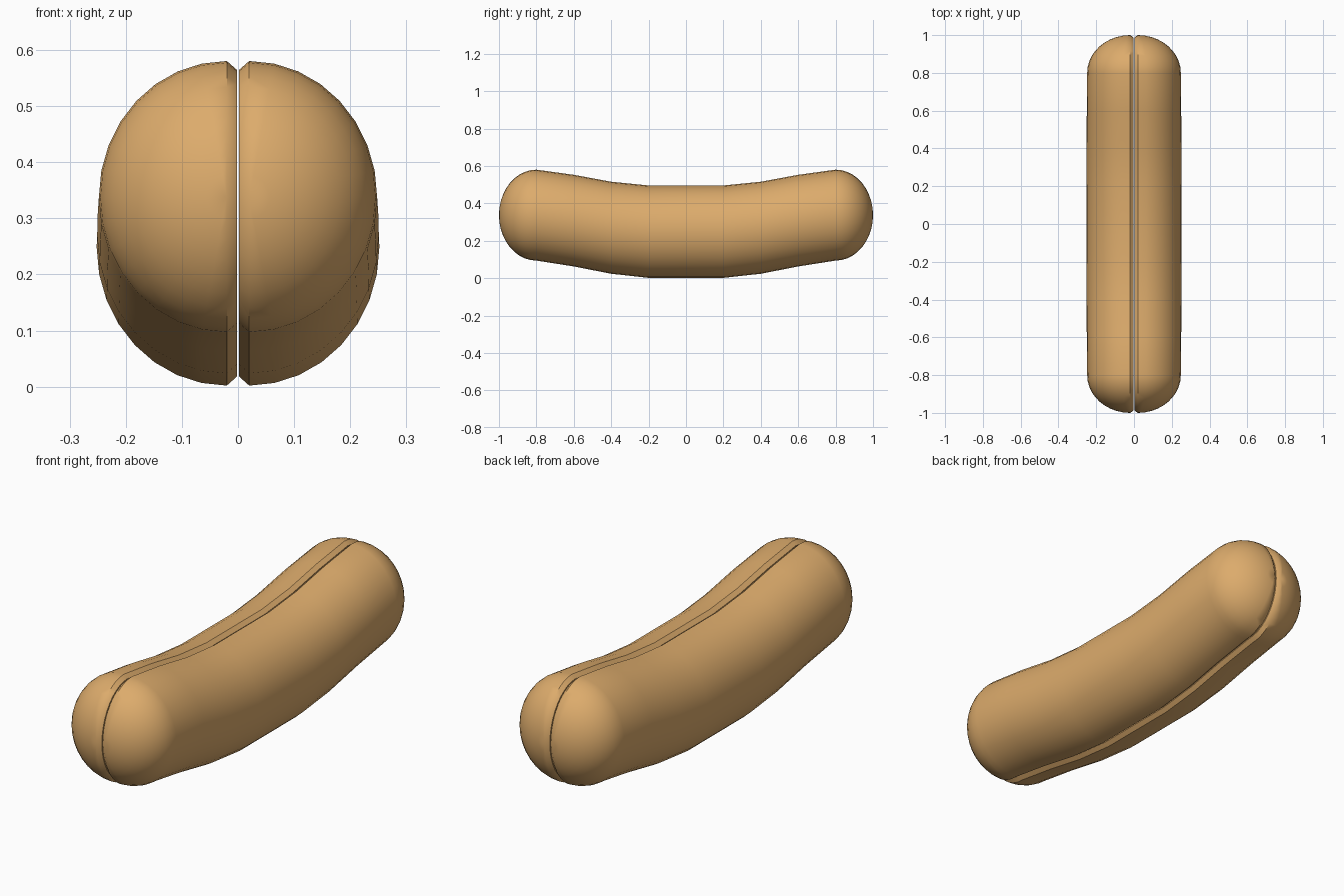
import bpy, bmesh, math

if "Cube" in bpy.data.objects:
    bpy.data.objects.remove(bpy.data.objects["Cube"])

SEG = 16      # steps around each half section
CAP = 10      # steps along each rounded end
GAP = 0.002   # half of the slit width
LIP = 0.02    # x where the rounded lip of the slit begins

# Curved spine: y, centre height, half height, half width
spine = [(0.2, 0.249, 0.247, 0.252), (0.4, 0.270, 0.246, 0.251),
         (0.6, 0.308, 0.245, 0.250), (0.8, 0.3375, 0.243, 0.248)]


def stations():
    """Rows along the bun: y base, y cap extent, centre z, half height, half width, scale."""
    half = [(y, 0.0, c, h, w, 1.0) for y, c, h, w in spine]
    y, c, h, w = spine[-1]
    for i in range(1, CAP + 1):
        a = math.pi / 2 * i / CAP
        half.append((y, 0.2 * math.sin(a), c, h, w, max(math.cos(a), 0.0)))
    return [(-s[0], -s[1]) + s[2:] for s in reversed(half)] + half


def bun_half(name, side, material):
    bm = bmesh.new()
    rows = []
    for y, ext, c, h, w, s in stations():
        inner = 0.935
        row = [bm.verts.new((side * GAP, y + ext * inner, c - h * s * inner))]
        for j in range(SEG + 1):
            t = -math.pi / 2 + math.pi * j / SEG
            x = LIP + (w - LIP) * math.cos(t) * s
            row.append(bm.verts.new((side * x, y + ext, c + h * s * math.sin(t))))
        row.append(bm.verts.new((side * GAP, y + ext * inner, c + h * s * inner)))
        rows.append(row)
    # Closed loop of faces: crust, lips and flat cut side
    n = len(rows[0])
    for a, b in zip(rows, rows[1:]):
        for j in range(n):
            k = (j + 1) % n
            bm.faces.new((a[j], a[k], b[k], b[j]))
    bmesh.ops.remove_doubles(bm, verts=bm.verts, dist=1e-5)
    bmesh.ops.recalc_face_normals(bm, faces=bm.faces)
    mesh = bpy.data.meshes.new(name)
    bm.to_mesh(mesh)
    bm.free()
    mesh.materials.append(material)
    obj = bpy.data.objects.new(name, mesh)
    bpy.context.collection.objects.link(obj)
    bpy.ops.object.select_all(action='DESELECT')
    obj.select_set(True)
    bpy.context.view_layer.objects.active = obj
    bpy.ops.object.shade_smooth_by_angle(angle=math.radians(44))


crust = bpy.data.materials.new("crust")
crust.diffuse_color = (0.72, 0.41, 0.15, 1)
crust.use_nodes = True
crust.node_tree.nodes["Principled BSDF"].inputs["Base Color"].default_value = crust.diffuse_color

# Two mirrored halves of the bun
bun_half("bun_half_right", 1, crust)
bun_half("bun_half_left", -1, crust)
